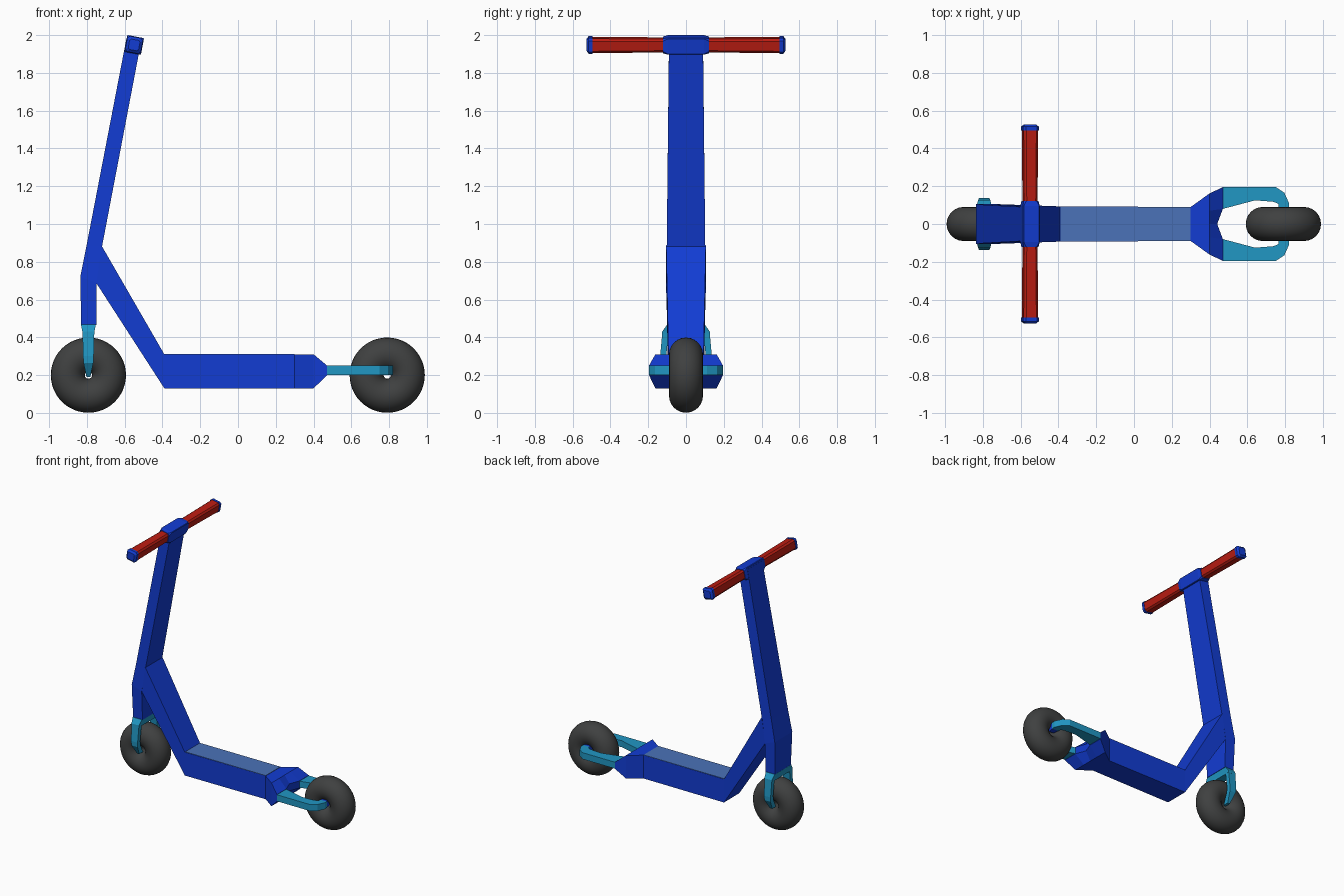
import bpy, bmesh, math

if "Cube" in bpy.data.objects:
    bpy.data.objects.remove(bpy.data.objects["Cube"])


def mat(name, r, g, b):
    m = bpy.data.materials.new(name)
    m.diffuse_color = (r, g, b, 1)
    m.use_nodes = True
    m.node_tree.nodes["Principled BSDF"].inputs["Base Color"].default_value = m.diffuse_color
    return m


BLUE = mat("blue", 0.006, 0.045, 0.65)
CYAN = mat("cyan", 0.015, 0.31, 0.55)
RED = mat("red", 0.5, 0.012, 0.006)
PALE = mat("pale_blue", 0.07, 0.17, 0.48)
TYRE = mat("tyre", 0.05, 0.052, 0.052)


def loft(name, rings, material, mirror=False):
    """Skin equal-length point rings and cap both ends."""
    bm = bmesh.new()
    vs = [[bm.verts.new(p) for p in ring] for ring in rings]
    n = len(rings[0])
    for a, b in zip(vs, vs[1:]):
        for i in range(n):
            j = (i + 1) % n
            bm.faces.new((a[i], a[j], b[j], b[i]))
    bm.faces.new(vs[0])
    bm.faces.new(vs[-1])
    bmesh.ops.recalc_face_normals(bm, faces=bm.faces)
    me = bpy.data.meshes.new(name)
    bm.to_mesh(me)
    bm.free()
    me.materials.append(material)
    ob = bpy.data.objects.new(name, me)
    bpy.context.collection.objects.link(ob)
    if mirror:
        m = ob.modifiers.new("mirror", 'MIRROR')
        m.use_axis = (False, True, False)
        m.use_mirror_merge = False
    return ob


def span(x1, z1, x2, z2, w):
    """Rectangle across the body between two side-view points."""
    return [(x1, -w, z1), (x1, w, z1), (x2, w, z2), (x2, -w, z2)]


# Steering column
loft("steering_column", [
    span(-.83, .465, -.75, .465, .097),
    span(-.835, .72, -.75, .69, .107),
    span(-.803, .88, -.72, .88, .102),
    span(-.59, 1.985, -.512, 1.97, .09)], BLUE)

# Down tube and deck
loft("deck_body", [
    span(-.752, .69, -.722, .885, .105),
    span(-.39, .13, -.39, .31, .093),
    span(.30, .13, .30, .31, .09)], BLUE)
loft("deck_pad", [
    span(-.388, .30, -.388, .313, .09),
    span(.30, .30, .30, .313, .09)], PALE)


# Flared rear block with a notch for the wheel
def flare(x, w, m, z0, z1, notch=0):
    row = [(x, -w), (x, -m), (x - notch, 0), (x, m), (x, w)]
    return [(a, b, z1) for a, b in row] + [(a, b, z0) for a, b in row[::-1]]


loft("rear_block", [
    flare(.30, .09, .04, .13, .31),
    flare(.40, .162, .07, .13, .31),
    flare(.47, .195, .08, .198, .252, .03)], BLUE)


# Handlebar parts: chamfered squares tilted with the column
def bar_ring(y, s, c=.012):
    t = math.radians(-10.7)
    k = s - c
    pts = [(s, k), (k, s), (-k, s), (-s, k), (-s, -k), (-k, -s), (k, -s), (s, -k)]
    return [(-.55 + u * math.cos(t) + -v * math.sin(t), y,
             1.948 + u * math.sin(t) + v * math.cos(t)) for u, v in pts]


loft("handlebar_clamp", [bar_ring(-.122, .040), bar_ring(-.095, .045, .004),
                         bar_ring(.095, .045, .004), bar_ring(.122, .040)], BLUE)
loft("grip", [bar_ring(.11, .036), bar_ring(.50, .039)], RED, True)
loft("grip_cap", [bar_ring(.495, .042), bar_ring(.515, .042),
                  bar_ring(.527, .028, .008)], BLUE, True)

# Front fork: crown and legs
FX, RX, WZ = -.792, .79, .2
loft("front_fork_crown", [
    [(FX + a * .039, b * .10, .467) for a, b in ((-1, -1), (1, -1), (1, 1), (-1, 1))],
    [(FX + a * .032, b * .126, .43) for a, b in ((-1, -1), (1, -1), (1, 1), (-1, 1))],
    [(FX + a * .031, b * .127, .415) for a, b in ((-1, -1), (1, -1), (1, 1), (-1, 1))]], CYAN)


def leg_ring(z, yi, yo, h):
    return [(FX - h, yi, z), (FX + h, yi, z), (FX + h, yo, z), (FX - h, yo, z)]


loft("front_fork_leg", [
    leg_ring(.42, .092, .126, .031), leg_ring(.30, .105, .137, .028),
    leg_ring(.265, .098, .135, .026), leg_ring(.19, .045, .09, .010)], CYAN, True)


# Rear fork arms wrapping round to the hub
def arm_ring(xo, yo, xi, yi):
    return [(xo, yo, .20), (xo, yo, .25), (xi, yi, .25), (xi, yi, .20)]


loft("rear_fork_arm", [
    arm_ring(.47, .195, .47, .08), arm_ring(.64, .195, .64, .125),
    arm_ring(.75, .195, .735, .118), arm_ring(.795, .165, .762, .108),
    arm_ring(.82, .11, .765, .095), arm_ring(.82, .085, .765, .085)], CYAN, True)
loft("rear_hub_stub", [arm_ring(.818, .086, .767, .086),
                       arm_ring(.81, .04, .772, .04)], BLUE, True)

# Wheels: fat smooth tyres
for name, x in (("front_wheel", FX), ("rear_wheel", RX)):
    bpy.ops.mesh.primitive_torus_add(
        location=(x, 0, WZ), rotation=(math.pi / 2, 0, 0),
        major_radius=.109, minor_radius=.09, major_segments=48, minor_segments=24)
    ob = bpy.context.object
    ob.name = name
    ob.data.materials.append(TYRE)
    bpy.ops.object.shade_smooth()
